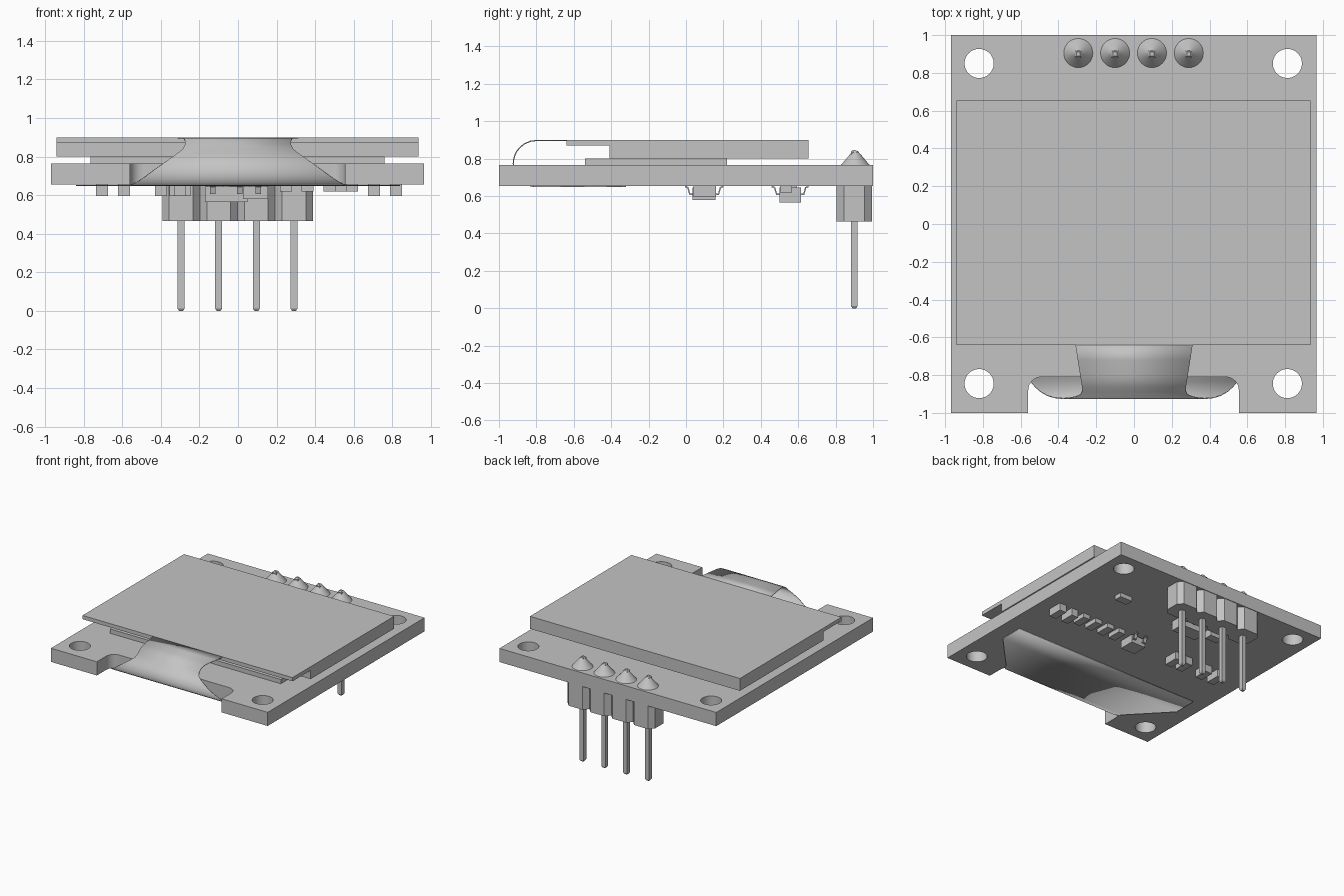
import bpy, bmesh
from math import sin, cos, pi, radians

cube = bpy.data.objects.get("Cube")
if cube:
    bpy.data.objects.remove(cube, do_unlink=True)

# One flat grey for the whole module
GREY = (0.55, 0.55, 0.55, 1)
grey = bpy.data.materials.new("plain grey")
grey.use_nodes = True
grey.diffuse_color = GREY
grey.node_tree.nodes["Principled BSDF"].inputs["Base Color"].default_value = GREY


def finish(name, bm):
    """Turn a bmesh into a named, coloured object."""
    bmesh.ops.recalc_face_normals(bm, faces=bm.faces)
    mesh = bpy.data.meshes.new(name)
    bm.to_mesh(mesh)
    bm.free()
    mesh.materials.append(grey)
    obj = bpy.data.objects.new(name, mesh)
    bpy.context.collection.objects.link(obj)
    return obj


def smooth(obj, angle=35):
    bpy.ops.object.select_all(action='DESELECT')
    obj.select_set(True)
    bpy.context.view_layer.objects.active = obj
    bpy.ops.object.shade_smooth_by_angle(angle=radians(angle))


def prism(name, outline, z0, z1):
    """Extrude an (x, y) outline between two heights."""
    bm = bmesh.new()
    face = bm.faces.new([bm.verts.new((x, y, z0)) for x, y in outline])
    top = bmesh.ops.extrude_face_region(bm, geom=[face])
    moved = [v for v in top["geom"] if isinstance(v, bmesh.types.BMVert)]
    bmesh.ops.translate(bm, verts=moved, vec=(0, 0, z1 - z0))
    return finish(name, bm)


def box(name, x0, x1, y0, y1, z0, z1):
    return prism(name, [(x0, y0), (x1, y0), (x1, y1), (x0, y1)], z0, z1)


def strip(name, path, x, thickness):
    """Thin sheet along (y, z, half width) stations, centred on x."""
    bm = bmesh.new()
    rows = [[bm.verts.new((x + side * w, y, z)) for side in (-1, 1)] for y, z, w in path]
    for a, b in zip(rows, rows[1:]):
        bm.faces.new((a[0], a[1], b[1], b[0]))
    obj = finish(name, bm)
    mod = obj.modifiers.new("thickness", 'SOLIDIFY')
    mod.thickness = thickness
    mod.offset = 0
    return obj


def cone(name, x, y, z0, z1, r0, r1, sides, turn=0):
    bm = bmesh.new()
    rings = [[bm.verts.new((x + r * cos(turn + 2 * pi * i / sides),
                            y + r * sin(turn + 2 * pi * i / sides), z))
              for i in range(sides)] for r, z in ((r0, z0), (r1, z1))]
    bm.faces.new(rings[0])
    bm.faces.new(rings[1])
    for i in range(sides):
        j = (i + 1) % sides
        bm.faces.new((rings[0][i], rings[0][j], rings[1][j], rings[1][i]))
    return finish(name, bm)


def arc(cx, cy, r, start, end, steps):
    return [(cx + r * cos(radians(start + (end - start) * i / steps)),
             cy + r * sin(radians(start + (end - start) * i / steps))) for i in range(steps + 1)]


# Circuit board: notched outline with four mounting holes
BOTTOM, TOP = 0.655, 0.765
outline = [(-0.97, -1), (-0.56, -1)]
outline += arc(-0.49, -0.88, 0.07, 180, 90, 8)
outline += arc(0.485, -0.88, 0.07, 90, 0, 8)
outline += [(0.555, -1), (0.965, -1), (0.965, 1), (-0.97, 1)]
holes = [arc(x, y, 0.077, 0, 352.5, 47) for x in (-0.82, 0.812) for y in (-0.845, 0.85)]
curve = bpy.data.curves.new("circuit_board", 'CURVE')
curve.dimensions = '2D'
curve.fill_mode = 'BOTH'
curve.extrude = (TOP - BOTTOM) / 2
for loop in [outline] + holes:
    spline = curve.splines.new('POLY')
    spline.points.add(len(loop) - 1)
    for point, (x, y) in zip(spline.points, loop):
        point.co = (x, y, 0, 1)
    spline.use_cyclic_u = True
curve.materials.append(grey)
board = bpy.data.objects.new("circuit_board", curve)
board.location.z = (TOP + BOTTOM) / 2
bpy.context.collection.objects.link(board)
bpy.ops.object.select_all(action='DESELECT')
board.select_set(True)
bpy.context.view_layer.objects.active = board
bpy.ops.object.convert(target='MESH')
smooth(bpy.context.view_layer.objects.active)

# Display: adhesive pad, lower glass and longer upper glass
box("adhesive_pad", -0.765, 0.76, -0.54, 0.22, TOP, 0.80)
box("lower_glass", -0.94, 0.935, -0.41, 0.655, 0.80, 0.87)
box("upper_glass", -0.94, 0.935, -0.64, 0.655, 0.87, 0.90)

# Flexible ribbon wrapping from the glass to the underside
bend = [(0, 0.285), (15, 0.28), (30, 0.275), (45, 0.275), (58, 0.285), (70, 0.315),
        (80, 0.345), (90, 0.375), (105, 0.42), (120, 0.46), (135, 0.495),
        (150, 0.525), (165, 0.55), (180, 0.565)]
path = [(-0.64, 0.897, 0.31), (-0.72, 0.897, 0.298)]
path += [(-0.80 - 0.1235 * sin(radians(a)), 0.7735 + 0.1235 * cos(radians(a)), w) for a, w in bend]
path += [(-0.51, 0.65, 0.84), (-0.32, 0.65, 0.84)]
smooth(strip("flex_ribbon", path, 0, 0.006), 50)

# Pin header: chamfered housings, square pins and solder cones
for i in range(4):
    x, y = -0.295 + 0.195 * i, 0.90
    hx, hy, cx, cy = 0.0975, 0.095, 0.036, 0.04
    octagon = [(x - hx, y - hy + cy), (x - hx + cx, y - hy), (x + hx - cx, y - hy),
               (x + hx, y - hy + cy), (x + hx, y + hy - cy), (x + hx - cx, y + hy),
               (x - hx + cx, y + hy), (x - hx, y + hy - cy)]
    prism("header_housing", octagon, 0.465, BOTTOM)
    box("header_pin", x - 0.018, x + 0.018, y - 0.018, y + 0.018, 0.012, 0.835)
    cone("pin_tip", x, y, 0, 0.012, 0.014, 0.0255, 4, pi / 4)
    cone("pin_top", x, y, 0.835, 0.845, 0.0255, 0.014, 4, pi / 4)
    smooth(cone("solder_cone", x, y + 0.005, TOP, 0.84, 0.077, 0.014, 32))

# Small parts on the underside: (x, y, lowest z)
row = 0.10
parts = [(0.82, row, 0.595), (0.705, row, 0.595), (0.59, row, 0.62), (0.475, row, 0.62),
         (0.36, row, 0.62), (0.25, row, 0.62), (-0.30, row, 0.595), (-0.40, row, 0.595),
         (-0.59, row, 0.595), (-0.705, row, 0.595)]
for x, y, z in parts:
    box("surface_part", x - 0.031, x + 0.031, y - 0.06, y + 0.06, z, BOTTOM)
for x, y, z in [(0.55, 0.535, 0.62), (-0.30, 0.56, 0.595)]:
    box("surface_part", x - 0.055, x + 0.055, y - 0.033, y + 0.033, z, BOTTOM)


def chip(x, y, half_x, half_y, low, front_leads, back_leads):
    """Chip body with bent leads on its front and back edges."""
    box("chip_body", x - half_x, x + half_x, y - half_y, y + half_y, low, 0.645)
    for side, leads in ((-1, front_leads), (1, back_leads)):
        for offset in leads:
            bent = [(half_y - 0.01, 0.61), (half_y + 0.015, 0.61), (half_y + 0.025, 0.645),
                    (half_y + 0.04, 0.651)]
            strip("chip_lead", [(y + side * d, z, 0.014) for d, z in bent], x + offset, 0.008)


chip(0.09, 0.097, 0.065, 0.062, 0.58, [0.015], [-0.045, 0.045])
chip(-0.06, 0.557, 0.11, 0.058, 0.565, [-0.07, 0.07], [-0.07, 0, 0.07])
